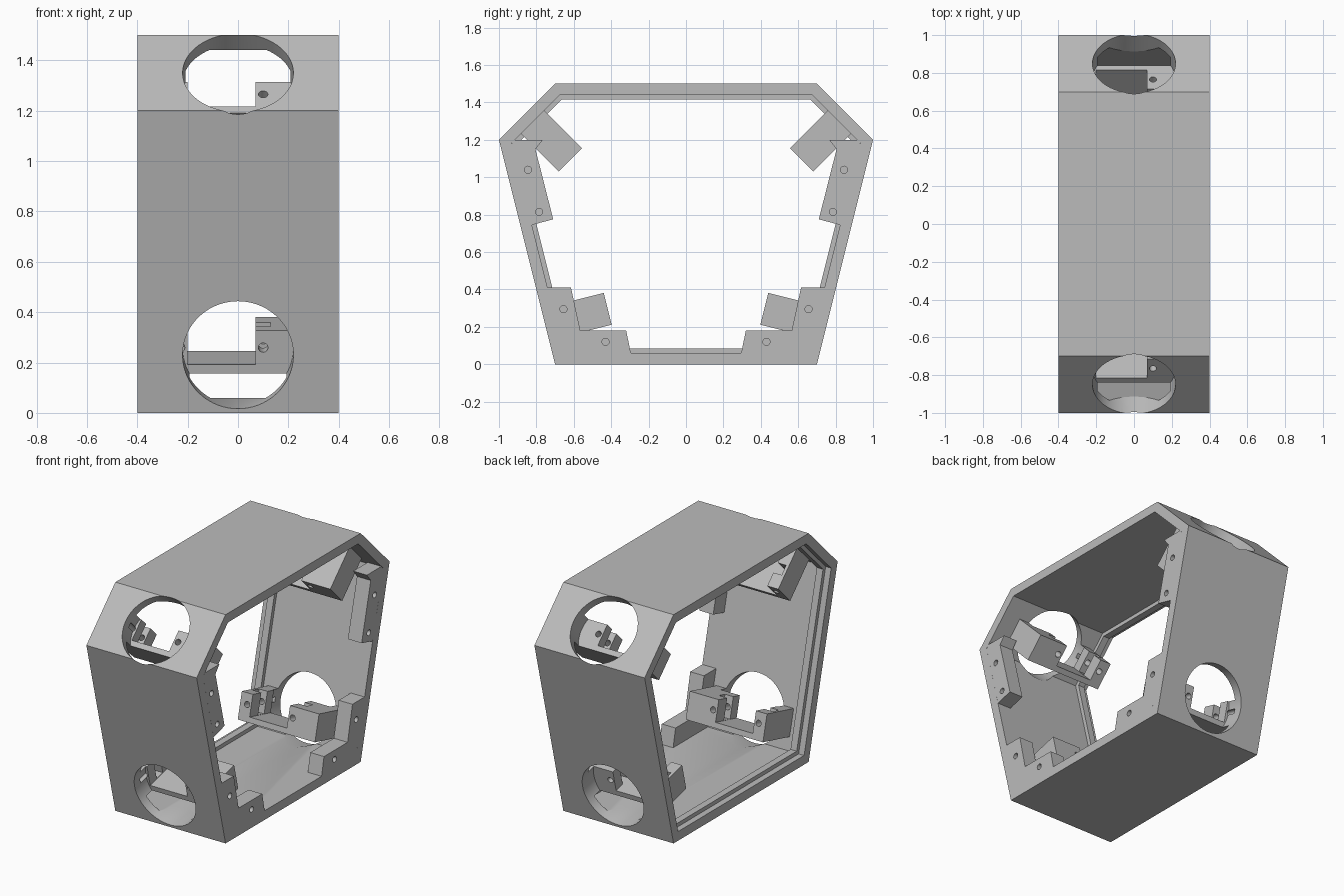
import bpy, bmesh, math
from mathutils import Vector

cube = bpy.data.objects.get("Cube")
if cube:
    bpy.data.objects.remove(cube, do_unlink=True)

grey = bpy.data.materials.new("plain_grey")
grey.use_nodes = True
COLOUR = (0.5, 0.5, 0.5, 1)
grey.diffuse_color = COLOUR
grey.node_tree.nodes["Principled BSDF"].inputs["Base Color"].default_value = COLOUR

END = 0.4            # half length of the housing along x
WALL, LIP = 0.06, 0.085
HOLE_R = 0.22


def finish(name, bm):
    bmesh.ops.recalc_face_normals(bm, faces=bm.faces)
    mesh = bpy.data.meshes.new(name)
    bm.to_mesh(mesh)
    bm.free()
    mesh.materials.append(grey)
    obj = bpy.data.objects.new(name, mesh)
    bpy.context.collection.objects.link(obj)
    return obj


def prism(name, profile, a, b, place):
    """Extrude a 2D profile from depth a to b; place maps (u, v, depth) to space."""
    bm = bmesh.new()
    lo, hi = ([bm.verts.new(place(u, v, d)) for u, v in profile] for d in (a, b))
    bm.faces.new(lo)
    bm.faces.new(hi)
    for i in range(len(profile)):
        bm.faces.new((lo[i - 1], lo[i], hi[i], hi[i - 1]))
    return finish(name, bm)


def ring(name, outer, inner, x0, x1):
    """Closed frame between two matching (y, z) outlines."""
    bm = bmesh.new()
    loops = [[bm.verts.new((x, y, z)) for y, z in pts]
             for pts, x in ((outer, x0), (outer, x1), (inner, x1), (inner, x0))]
    for k in range(4):
        p, q = loops[k - 1], loops[k]
        for i in range(len(outer)):
            bm.faces.new((p[i - 1], p[i], q[i], q[i - 1]))
    return finish(name, bm)


def inset(pts, d):
    """Offset a counter-clockwise convex outline inwards."""
    out = []
    for i, p in enumerate(pts):
        p, before, after = Vector(p), Vector(pts[i - 1]), Vector(pts[(i + 1) % len(pts)])
        e, f = (p - before).normalized(), (after - p).normalized()
        n, m = Vector((-e.y, e.x)), Vector((-f.y, f.x))
        out.append(tuple(p + (n + m) * d / (1 + n.dot(m))))
    return out


def circle(u, v, r, count):
    return [(u + r * math.cos(math.tau * i / count), v + r * math.sin(math.tau * i / count))
            for i in range(count)]


def cut(obj, cutters):
    bpy.context.view_layer.objects.active = obj
    for c in cutters:
        mod = obj.modifiers.new("cut", "BOOLEAN")
        mod.operation, mod.solver, mod.object = "DIFFERENCE", "EXACT", c
        bpy.ops.object.modifier_apply(modifier=mod.name)
        bpy.data.objects.remove(c, do_unlink=True)


def along_x(side):
    return lambda u, v, d: (d, side * u, v)


def wall_frame(side, y, z, tilt):
    """Frame on a wall: u along x, v up the wall, depth inwards."""
    c, s = math.cos(tilt), math.sin(tilt)
    return lambda u, v, d: (u, side * (y - d * c + v * s), z + d * s + v * c)


# Six-sided housing and the inner stop lip near one end
outline = [(-0.7, 0), (0.7, 0), (1, 1.2), (0.7, 1.5), (-0.7, 1.5), (-1, 1.2)]
housing = ring("housing", outline, inset(outline, WALL), -END, END)
parts = [housing,
         ring("stop_lip", inset(outline, WALL - 0.002), inset(outline, LIP), -0.36, -0.315)]

# Screw bosses: outline plus screw positions
upper_boss = [(0.824, 0.745), (0.71, 0.775), (0.805, 1.15), (0.765, 1.2), (0.915, 1.2), (0.933, 1.18)]
lower_boss = [(0.741, 0.41), (0.615, 0.41), (0.565, 0.18), (0.32, 0.18), (0.295, 0.06), (0.653, 0.06)]
bosses = {"upper": (upper_boss, [(0.785, 0.815), (0.845, 1.04)]),
          "lower": (lower_boss, [(0.43, 0.12), (0.655, 0.295)])}

# Bracket outline: two posts on a low bridge
bracket_shape = [(-0.28, -0.105), (0.28, -0.105), (0.28, 0.07), (0.07, 0.07),
                 (0.07, -0.07), (-0.2, -0.07), (-0.2, 0.07), (-0.28, 0.07)]
slot_shape = [(-0.26, -0.069), (0.13, -0.069), (0.13, 0.2), (-0.26, 0.2)]
stations = {"upper": (0.85, 1.35, -math.pi / 4),
            "lower": (0.7575, 0.23, math.atan(0.25))}

for side, end in ((-1, "front"), (1, "back")):
    for level, (shape, screws) in bosses.items():
        place = along_x(side)
        boss = prism(f"{end}_{level}_boss", shape, 0.3, END, place)
        cut(boss, [prism("screw_cutter", circle(u, v, 0.019, 20), 0.32, 0.5, place)
                   for u, v in screws])
        parts.append(boss)

    for level, spot in stations.items():
        place = wall_frame(side, *spot)
        # Round opening through the wall
        cut(housing, [prism("hole_cutter", circle(0, 0, HOLE_R, 72), -0.1, 0.25, place)])
        # Slotted bracket behind the opening
        bracket = prism(f"{end}_{level}_bracket", bracket_shape, 0.055, 0.345, place)
        cut(bracket, [prism("clearance_cutter", circle(0, 0, HOLE_R, 72), -0.1, 0.12, place),
                      prism("slot_cutter", slot_shape, 0.19, 0.255, place)]
            + [prism("screw_cutter", circle(u, 0, 0.019, 20), 0, 0.5, place)
               for u in (-0.23, 0.1)])
        parts.append(bracket)

# Smooth round walls, sharp edges elsewhere
bpy.ops.object.select_all(action="DESELECT")
for part in parts:
    part.select_set(True)
bpy.context.view_layer.objects.active = housing
bpy.ops.object.shade_smooth_by_angle(angle=math.radians(30))
